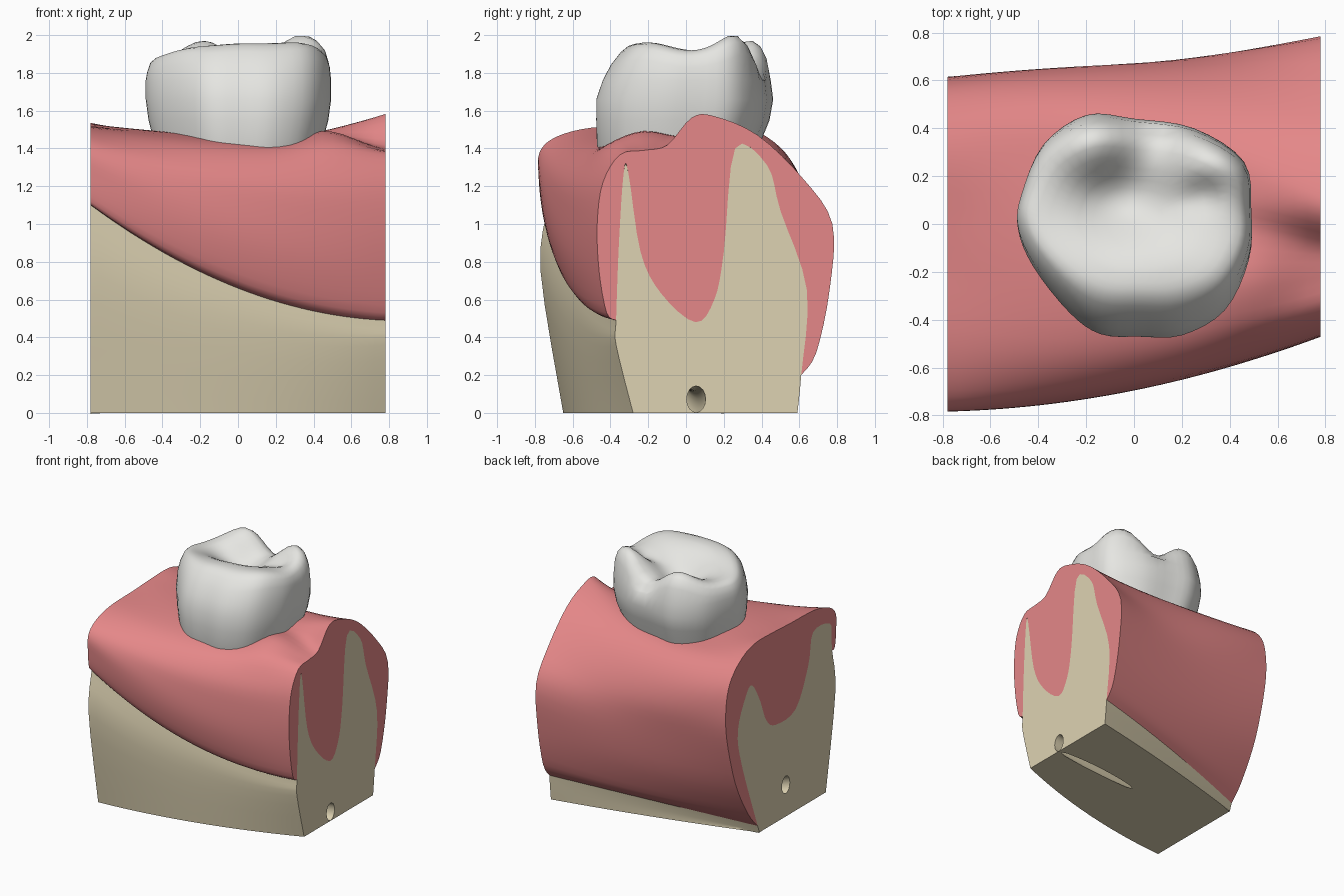
import bpy, bmesh
from math import sin, cos, pi, exp
from mathutils import Vector

cube = bpy.data.objects.get("Cube")
if cube:
    bpy.data.objects.remove(cube, do_unlink=True)

HALF = 0.78


def material(name, rgb):
    m = bpy.data.materials.new(name)
    m.use_nodes = True
    m.diffuse_color = (*rgb, 1)
    bsdf = m.node_tree.nodes["Principled BSDF"]
    bsdf.inputs["Base Color"].default_value = (*rgb, 1)
    bsdf.inputs["Roughness"].default_value = 0.6
    return m


def spline(points, steps, closed=False):
    """Smooth curve through 2D points."""
    p = [Vector(q) for q in points]
    n = len(p)
    at = (lambda i: p[i % n]) if closed else (lambda i: p[max(0, min(n - 1, i))])
    out = []
    for i in range(n if closed else n - 1):
        a, b, c, d = at(i - 1), at(i), at(i + 1), at(i + 2)
        for k in range(steps):
            t = k / steps
            out.append(b + (c - a) * t / 2 + (a - 2.5 * b + 2 * c - d / 2) * t * t
                       + (1.5 * (b - c) + (d - a) / 2) * t ** 3)
    return out if closed else out + [p[-1]]


def blend(sections, u):
    """Quadratic blend of the right, middle and left sections, u in -1..1."""
    a, b, c = sections
    return [p * u * (u - 1) / 2 + q * (1 - u * u) + r * u * (u + 1) / 2
            for p, q, r in zip(a, b, c)]


def skin(name, rings, mat, angle):
    """Join closed rings of 3D points into a capped solid."""
    bm = bmesh.new()
    rows = [[bm.verts.new(p) for p in ring] for ring in rings]
    n = len(rows[0])
    for r, s in zip(rows, rows[1:]):
        for i in range(n):
            j = (i + 1) % n
            bm.faces.new((r[i], r[j], s[j], s[i]))
    bm.faces.new(rows[0])
    bm.faces.new(rows[-1])
    bmesh.ops.recalc_face_normals(bm, faces=bm.faces)
    mesh = bpy.data.meshes.new(name)
    bm.to_mesh(mesh)
    bm.free()
    ob = bpy.data.objects.new(name, mesh)
    bpy.context.collection.objects.link(ob)
    mesh.materials.append(mat)
    smooth(ob, angle)
    return ob


def smooth(ob, angle):
    bpy.ops.object.select_all(action='DESELECT')
    ob.select_set(True)
    bpy.context.view_layer.objects.active = ob
    bpy.ops.object.shade_smooth_by_angle(angle=angle)


def loft(name, sections, mat, half=HALF, count=28, swell=lambda x, y, z: 0):
    rings = []
    for k in range(count + 1):
        u = 2 * k / count - 1
        x = u * half
        rings.append([(x, p.x, p.y + swell(x, p.x, p.y)) for p in blend(sections, u)])
    return skin(name, rings, mat, 0.7)


def collar(x, y, z):
    """Raised gum beside the front left corner of the tooth."""
    if z < 1.27:
        return 0
    rise = min(1, (z - 1.27) / .1)
    return .08 * rise * exp(-((x - .48) / .21) ** 2 - ((y + .22) / .22) ** 2)


bone_mat = material("bone beige", (0.73, 0.65, 0.45))
gum_mat = material("gum pink", (0.78, 0.243, 0.247))
tooth_mat = material("enamel white", (0.79, 0.79, 0.76))

# Jaw bone sections (y, z): front foot, front crest, socket valley, back crest, back foot
bone_keys = [
    [(-.65, 0), (-.77, .75), (-.73, 1.1), (-.72, 1.2), (-.70, 1.33), (-.49, 1.34),
     (-.43, 1.1), (-.27, .81), (-.02, .78), (.10, .86), (.18, 1.05), (.28, 1.21),
     (.36, 1.15), (.46, .91), (.41, .62), (.21, .06), (.19, 0)],
    [(-.53, 0), (-.58, .42), (-.57, .66), (-.5, 1), (-.45, 1.25), (-.38, 1.25),
     (-.3, 1), (-.17, .8), (.05, .75), (.17, .8), (.3, 1), (.33, 1.25),
     (.45, 1.2), (.52, 1), (.55, .65), (.43, .14), (.41, 0)],
    [(-.28, 0), (-.37, .36), (-.37, .49), (-.355, .9), (-.33, 1.27), (-.305, 1.27),
     (-.24, .85), (-.13, .63), (.05, .48), (.15, .6), (.2, .85), (.26, 1.4),
     (.43, 1.31), (.5, 1.07), (.64, .65), (.61, .2), (.59, 0)]]

# Outer gum sections from the front edge over the top to the back edge
gum_keys = [
    [(-.765, 1.12), (-.78, 1.25), (-.775, 1.38), (-.69, 1.46), (-.5, 1.51), (-.2, 1.52),
     (0, 1.53), (.25, 1.53), (.43, 1.46), (.56, 1.33), (.61, 1.15), (.6, .9),
     (.49, .5), (.33, .2)],
    [(-.64, .70), (-.69, .9), (-.69, 1.1), (-.65, 1.27), (-.52, 1.4), (-.3, 1.45),
     (0, 1.45), (.2, 1.44), (.42, 1.41), (.57, 1.28), (.66, 1.08), (.665, .85),
     (.61, .5), (.51, .23)],
    [(-.42, .53), (-.46, .75), (-.47, 1), (-.44, 1.22), (-.35, 1.36), (-.22, 1.38),
     (-.1, 1.41), (.03, 1.56), (.15, 1.57), (.38, 1.47), (.62, 1.24), (.775, 1),
     (.76, .65), (.69, .32)]]

STEPS = 4
FIRST, LAST = 2, 15          # bone points where the gum starts and ends
bone_sections = [spline(k, STEPS) for k in bone_keys]
gum_sections = []
for keys, outer, curve in zip(bone_keys, gum_keys, bone_sections):
    over = spline([keys[FIRST]] + outer + [keys[LAST]], STEPS)
    under = curve[FIRST * STEPS + 1:LAST * STEPS]
    gum_sections.append(over + under[::-1])

bone = loft("jaw_bone", bone_sections, bone_mat)
loft("gum", gum_sections, gum_mat, swell=collar)

# Nerve canal bored along the bone, just breaking through the underside
canal_sections = [[Vector((y + .05 * cos(a * pi / 8), z + .07 * sin(a * pi / 8)))
                   for a in range(16)]
                  for y, z in ((-.15, .26), (-.02, .07), (.055, .075))]
canal = loft("canal_cutter", canal_sections, bone_mat, half=HALF + .02)
canal.hide_render = True
cut = bone.modifiers.new("canal", 'BOOLEAN')
cut.operation = 'DIFFERENCE'
cut.solver = 'EXACT'
cut.object = canal
bpy.context.view_layer.objects.active = bone
bpy.ops.object.modifier_apply(modifier=cut.name)
bpy.data.objects.remove(canal, do_unlink=True)
smooth(bone, 0.7)

# Tooth crown: outline from above, cusps and pits as (x, y, height, spread)
outline = spline([(.49, .05), (.46, .26), (.25, .40), (0, .44), (-.2, .455), (-.38, .33),
                  (-.47, .12), (-.485, -.02), (-.42, -.18), (-.27, -.37), (-.14, -.46),
                  (.02, -.47), (.2, -.465), (.38, -.36), (.48, -.15)], 4, closed=True)
bumps = [(-.17, .33, .12, .12), (.33, .24, .14, .12), (-.28, -.2, .05, .16),
         (.02, -.23, .07, .16), (.35, -.2, .08, .16), (-.08, .12, -.12, .12),
         (.29, .13, -.07, .06), (.1, .08, -.04, .1), (.1, .36, -.05, .09)]


def chew_height(x, y):
    return 1.87 + sum(h * exp(-((x - a) ** 2 + (y - b) ** 2) / (2 * s * s))
                      for a, b, h, s in bumps)


crown = []
# Side wall rings: height, x scale, y scale, y shift
for z, sx, sy, dy in ((1.2, .8, .8, -.03), (1.42, .9, .92, -.035), (1.55, .97, .98, -.01),
                      (1.66, 1, 1, 0), (1.76, 1, .95, .01)):
    crown.append([(p.x * sx, p.y * sy + dy, z) for p in outline])
# Chewing surface rings: x scale, y scale, y shift, drop below the cusp surface
for sx, sy, dy, drop in ((.985, .88, .02, .075), (.95, .79, .03, .025), (.9, .71, .03, .005),
                         (.82, .64, .03, 0), (.72, .56, .02, 0), (.6, .48, .02, 0),
                         (.48, .4, .01, 0), (.36, .31, .01, 0), (.24, .22, 0, 0),
                         (.12, .11, 0, 0), (.03, .03, 0, 0)):
    flat = [(p.x * sx, p.y * sy + dy) for p in outline]
    crown.append([(x, y, chew_height(x, y) - drop) for x, y in flat])
skin("tooth_crown", crown, tooth_mat, 1.2)
